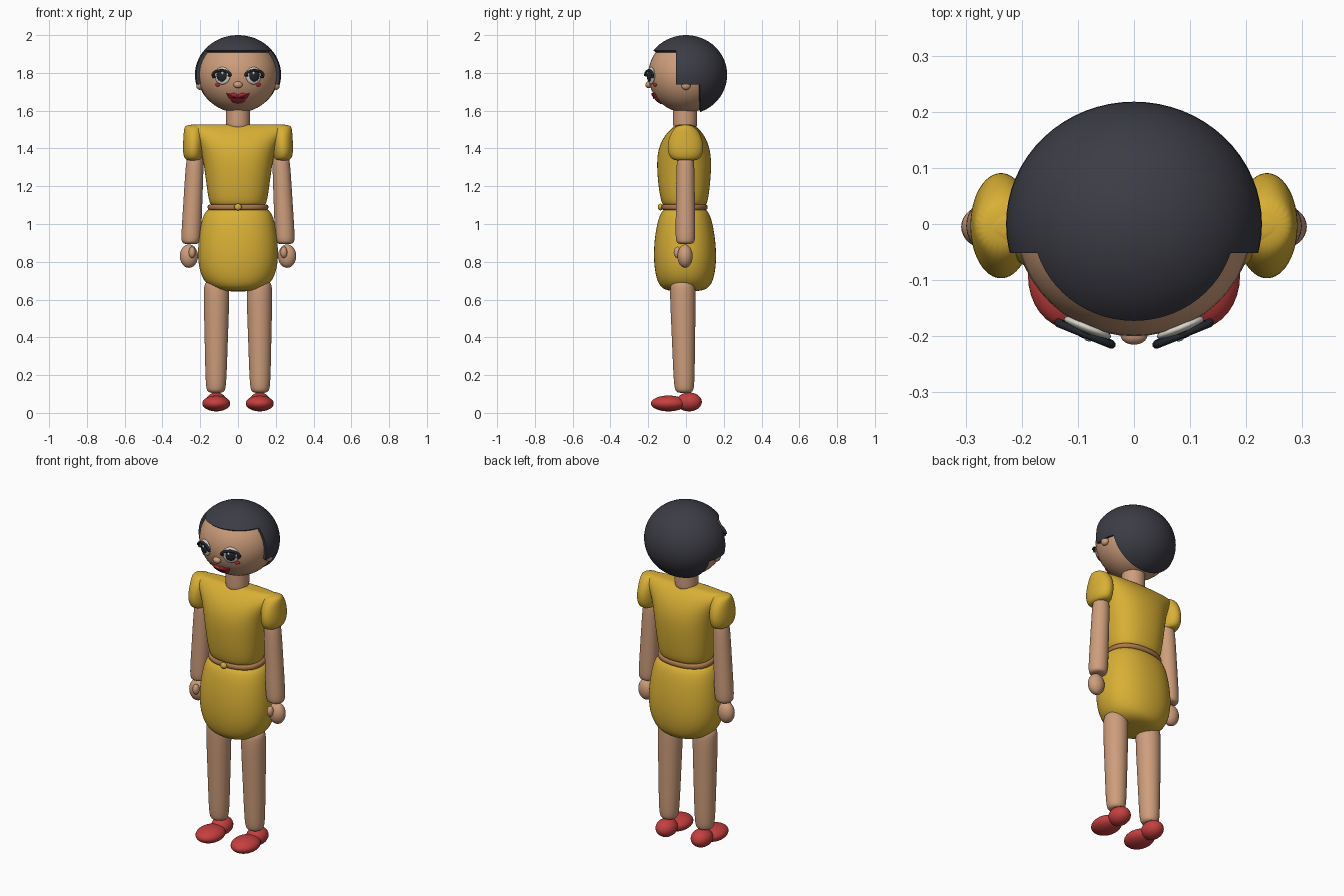
import bpy, bmesh, math
from mathutils import Matrix, Vector

cube = bpy.data.objects.get("Cube")
if cube:
    bpy.data.objects.remove(cube, do_unlink=True)


def material(name, r, g, b):
    m = bpy.data.materials.new(name)
    m.use_nodes = True
    m.diffuse_color = (r, g, b, 1)
    shader = m.node_tree.nodes["Principled BSDF"]
    shader.inputs["Base Color"].default_value = (r, g, b, 1)
    shader.inputs["Roughness"].default_value = 0.6
    return m


SKIN = material("skin", 0.62, 0.34, 0.20)
YELLOW = material("yellow cloth", 0.69, 0.43, 0.035)
RED = material("red shoe", 0.56, 0.05, 0.05)
LIP = material("lip red", 0.45, 0.025, 0.04)
DARK = material("dark hair", 0.045, 0.045, 0.06)
BLACK = material("eye black", 0.018, 0.019, 0.026)
WHITE = material("eye white", 0.68, 0.66, 0.60)
BELT = material("brown belt", 0.42, 0.19, 0.07)


def finish(bm, name, mat, angle=60):
    bmesh.ops.recalc_face_normals(bm, faces=bm.faces)
    mesh = bpy.data.meshes.new(name)
    bm.to_mesh(mesh)
    bm.free()
    ob = bpy.data.objects.new(name, mesh)
    bpy.context.collection.objects.link(ob)
    mesh.materials.append(mat)
    bpy.ops.object.select_all(action='DESELECT')
    ob.select_set(True)
    bpy.context.view_layer.objects.active = ob
    bpy.ops.object.shade_smooth_by_angle(angle=math.radians(angle))
    return ob


def ball(name, mat, loc, size, yaw=0, tilt=0, seg=32):
    """Ellipsoid with half sizes, turned about z by yaw and about y by tilt."""
    bm = bmesh.new()
    bmesh.ops.create_uvsphere(bm, u_segments=seg, v_segments=seg // 2, radius=1)
    turn = Matrix.Rotation(math.radians(yaw), 4, 'Z') @ Matrix.Rotation(math.radians(tilt), 4, 'Y')
    bm.transform(Matrix.Translation(loc) @ turn @ Matrix.Diagonal((*size, 1)))
    return finish(bm, name, mat)


def loft(name, mat, rings, power=2.0, seg=24):
    """Closed stack of superellipse rings: z, centre x, centre y, half x, half y."""
    bm = bmesh.new()
    loops = []
    for z, cx, cy, rx, ry in rings:
        loop = []
        for i in range(seg):
            a = math.tau * i / seg
            c, s = math.cos(a), math.sin(a)
            x = math.copysign(abs(c) ** (2 / power), c)
            y = math.copysign(abs(s) ** (2 / power), s)
            loop.append(bm.verts.new((cx + rx * x, cy + ry * y, z)))
        loops.append(loop)
    for low, high in zip(loops, loops[1:]):
        for i in range(seg):
            j = (i + 1) % seg
            bm.faces.new((low[i], low[j], high[j], high[i]))
    bm.faces.new(loops[0][::-1])
    bm.faces.new(loops[-1])
    ob = finish(bm, name, mat, 180)
    ob.modifiers.new("Smooth", 'SUBSURF').levels = 2
    ob.modifiers["Smooth"].render_levels = 2
    return ob


def limb(name, mat, top, bottom, r_top, r_bottom):
    """Tapered limb with rounded ends."""
    top, bottom = Vector(top), Vector(bottom)
    rings = []
    for t, k in ((0, .55), (.015, .85), (.06, 1), (.35, 1), (.65, 1), (.94, 1), (.985, .85), (1, .55)):
        p = bottom.lerp(top, t)
        r = (r_bottom + (r_top - r_bottom) * t) * k
        rings.append((p.z, p.x, p.y, r, r))
    return loft(name, mat, rings)


# Dress: bodice, belt, button and skirt
loft("bodice", YELLOW, [
    (1.095, 0, -.008, .13, .10), (1.10, 0, -.008, .153, .122),
    (1.20, 0, -.01, .167, .138), (1.32, 0, -.01, .183, .147),
    (1.40, 0, -.01, .20, .138), (1.46, 0, -.008, .232, .112),
    (1.505, 0, -.005, .275, .075), (1.527, 0, -.005, .272, .042),
    (1.528, 0, -.005, .2, .02)], 2.3)
loft("belt", BELT, [
    (1.07, 0, -.008, .15, .11), (1.078, 0, -.008, .163, .124),
    (1.10, 0, -.008, .163, .124), (1.108, 0, -.008, .15, .11)], 2.3)
ball("belt_button", YELLOW, (0, -.135, 1.09), (.02, .014, .018))
loft("skirt", YELLOW, [
    (1.085, 0, -.006, .13, .09), (1.075, 0, -.006, .172, .122),
    (1.02, 0, -.006, .195, .145), (.92, 0, -.006, .211, .163),
    (.82, 0, -.005, .216, .168), (.74, 0, -.005, .203, .16),
    (.68, 0, -.005, .17, .142), (.65, 0, -.005, .115, .11),
    (.643, 0, -.005, .05, .05)], 2.2)

# Limbs, shoes and sleeves, one set for each side
for side, s in (("left", 1), ("right", -1)):
    loft(side + "_sleeve", YELLOW, [
        (1.335, s * .235, -.003, .03, .05), (1.345, s * .237, -.003, .048, .08),
        (1.39, s * .238, -.003, .056, .098), (1.45, s * .235, -.003, .055, .092),
        (1.50, s * .235, -.004, .052, .066), (1.527, s * .235, -.005, .045, .035)])
    limb(side + "_arm", SKIN, (s * .227, -.003, 1.36), (s * .25, -.003, .893), .047, .054)
    ball(side + "_hand", SKIN, (s * .26, -.005, .83), (.048, .04, .062))
    ball(side + "_thumb", SKIN, (s * .243, -.045, .85), (.018, .02, .03))
    limb(side + "_leg", SKIN, (s * .113, -.018, .70), (s * .117, -.009, .105), .071, .054)
    ball(side + "_shoe_toe", RED, (s * .115, -.092, .05), (.074, .094, .042))
    ball(side + "_shoe_heel", RED, (s * .115, .016, .058), (.056, .068, .05))

# Head
limb("neck", SKIN, (0, -.005, 1.63), (0, -.005, 1.505), .064, .064)
HEAD = Vector((0, 0, 1.79))
HALF = Vector((.21, .2, .2))
ball("head", SKIN, HEAD, HALF, seg=48)
ball("nose", SKIN, (0, -.198, 1.737), (.024, .017, .018))

# Hair cap, cut to a fringe, side locks and nape
bm = bmesh.new()
bmesh.ops.create_uvsphere(bm, u_segments=64, v_segments=32, radius=1)
bm.transform(Matrix.Translation(HEAD) @ Matrix.Diagonal((.228, .218, .21, 1)))
FRINGE, LOCK, LOCK_FRONT, NAPE = 1.918, 1.738, -.052, .075
for co, no in (((0, 0, FRINGE), (0, 0, 1)), ((0, 0, LOCK), (0, 0, 1)),
               ((0, LOCK_FRONT, 0), (0, 1, 0)), ((0, NAPE, 0), (0, 1, 0))):
    geom = bm.verts[:] + bm.edges[:] + bm.faces[:]
    bmesh.ops.bisect_plane(bm, geom=geom, plane_co=co, plane_no=no, dist=1e-5)
bare = []
for f in bm.faces:
    c = f.calc_center_median()
    if not (c.z > FRINGE or c.y > NAPE or (c.y > LOCK_FRONT and c.z > LOCK)):
        bare.append(f)
bmesh.ops.delete(bm, geom=bare, context='FACES')
bmesh.ops.recalc_face_normals(bm, faces=bm.faces)
bmesh.ops.solidify(bm, geom=bm.faces[:], thickness=.018)
finish(bm, "hair", DARK, 40)


def face_y(x, z):
    """Depth of the front of the head at x, z."""
    return -HALF.y * math.sqrt(1 - (x / HALF.x) ** 2 - ((z - HEAD.z) / HALF.z) ** 2)


def tube(name, mat, points, radius):
    curve = bpy.data.curves.new(name, 'CURVE')
    curve.dimensions = '3D'
    curve.bevel_depth = radius
    curve.bevel_resolution = 2
    curve.use_fill_caps = True
    spline = curve.splines.new('POLY')
    spline.points.add(len(points) - 1)
    for p, co in zip(spline.points, points):
        p.co = (*co, 1)
    curve.materials.append(mat)
    bpy.context.collection.objects.link(bpy.data.objects.new(name, curve))


# Eyes, lashes, cheeks and ears
for side, s in (("left", 1), ("right", -1)):
    yaw = s * 22
    turn = Matrix.Rotation(math.radians(yaw), 3, 'Z')
    eye = Vector((s * .083, -.185, 1.785))

    def at(u, depth, w):
        return eye + turn @ Vector((s * u, -depth, w))

    ball(side + "_eye_white", WHITE, eye, (.045, .013, .046), yaw)
    ball(side + "_iris", BLACK, at(0, .008, .002), (.029, .012, .033), yaw)
    ball(side + "_eye_glint", WHITE, at(-.008, .019, .014), (.007, .003, .008), yaw, seg=16)
    arch = [at(.052 * math.cos(a), .012, .028 * math.sin(a))
            for a in (math.pi * i / 12 for i in range(13))]
    tube(side + "_upper_lash", BLACK, arch, .007)
    for i, (u, w) in enumerate(((.048, .006), (.044, -.006), (-.046, .002))):
        ball(f"{side}_lash_tip_{i + 1}", BLACK, at(u, .01, w), (.011, .007, .007), yaw, seg=16)
    ball(side + "_cheek", LIP, (s * .108, face_y(.108, 1.737), 1.737), (.016, .007, .009), s * 30, seg=16)
    ball(side + "_ear", SKIN, (s * .203, 0, 1.732), (.018, .024, .022))

# Lips: a bowed outline following the face
outline = [(0, .017), (.02, .028), (.04, .022), (.063, .026), (.048, -.002), (.027, -.025), (0, -.032)]
outline += [(-x, z) for x, z in outline[-2:0:-1]]
bm = bmesh.new()
rings = []
for k, lift in ((1, -.004), (.96, .008), (.6, .014)):
    rings.append([bm.verts.new((x * k, face_y(x * k, 1.667 + z * k) - lift, 1.667 + z * k))
                  for x, z in outline])
for a, b in zip(rings, rings[1:]):
    for i in range(len(outline)):
        j = (i + 1) % len(outline)
        bm.faces.new((a[i], a[j], b[j], b[i]))
middle = bm.verts.new((0, face_y(0, 1.667) - .013, 1.667))
for i in range(len(outline)):
    bm.faces.new((rings[-1][i], rings[-1][(i + 1) % len(outline)], middle))
finish(bm, "lips", LIP)
tube("mouth_line", BLACK, [(x, face_y(x, 1.667) - .013, 1.667 + abs(x) * .12)
                           for x in (-.035, -.018, 0, .018, .035)], .004)
